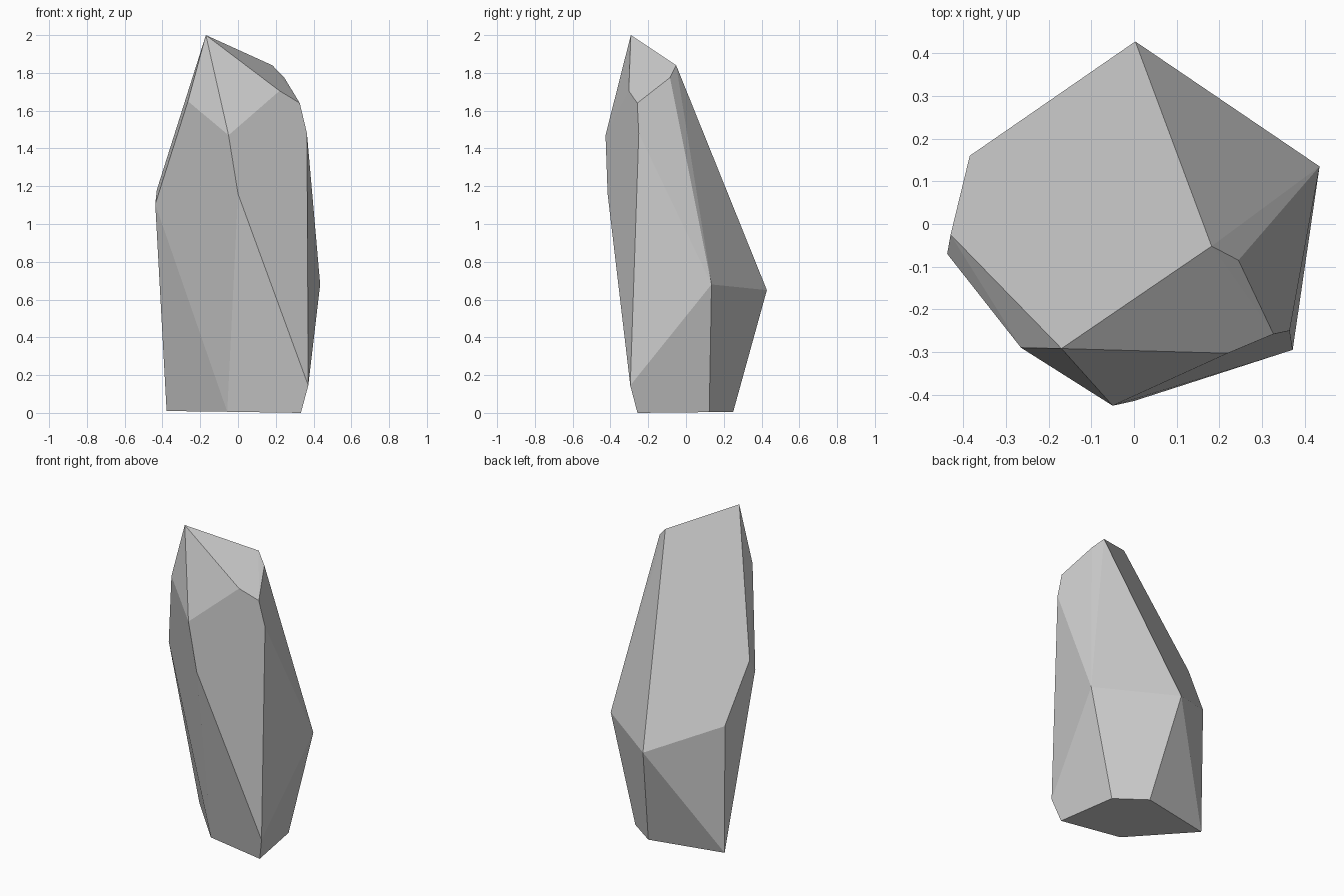
import bpy, bmesh

if "Cube" in bpy.data.objects:
    bpy.data.objects.remove(bpy.data.objects["Cube"])

# Faceted crystal rock: corner points grouped by level, skinned with a convex hull
tip = [(-.17, -.292, 2.0), (.182, -.052, 1.84), (.245, -.085, 1.775),
       (.327, -.258, 1.64), (.22, -.303, 1.705), (-.265, -.29, 1.65)]
shoulder = [(-.05, -.426, 1.47), (.365, -.25, 1.48), (0, -.415, 1.16),
            (-.43, -.025, 1.18), (-.438, -.07, 1.105)]
belly = [(-.385, .16, .82), (.435, .135, .68), (.003, .428, .65), (.372, -.295, .145)]
base = [(-.378, .152, .01), (.09, .25, .006), (.27, .123, .004),
        (.333, -.257, 0), (-.057, -.19, .006)]

bm = bmesh.new()
for p in tip + shoulder + belly + base:
    bm.verts.new(p)
bmesh.ops.convex_hull(bm, input=bm.verts)

# Merge nearly coplanar triangles into broad flat facets
bmesh.ops.dissolve_limit(bm, angle_limit=.04, verts=bm.verts, edges=bm.edges)
bmesh.ops.recalc_face_normals(bm, faces=bm.faces)
mesh = bpy.data.meshes.new("crystal_rock")
bm.to_mesh(mesh)
bm.free()
rock = bpy.data.objects.new("crystal_rock", mesh)
bpy.context.collection.objects.link(rock)
